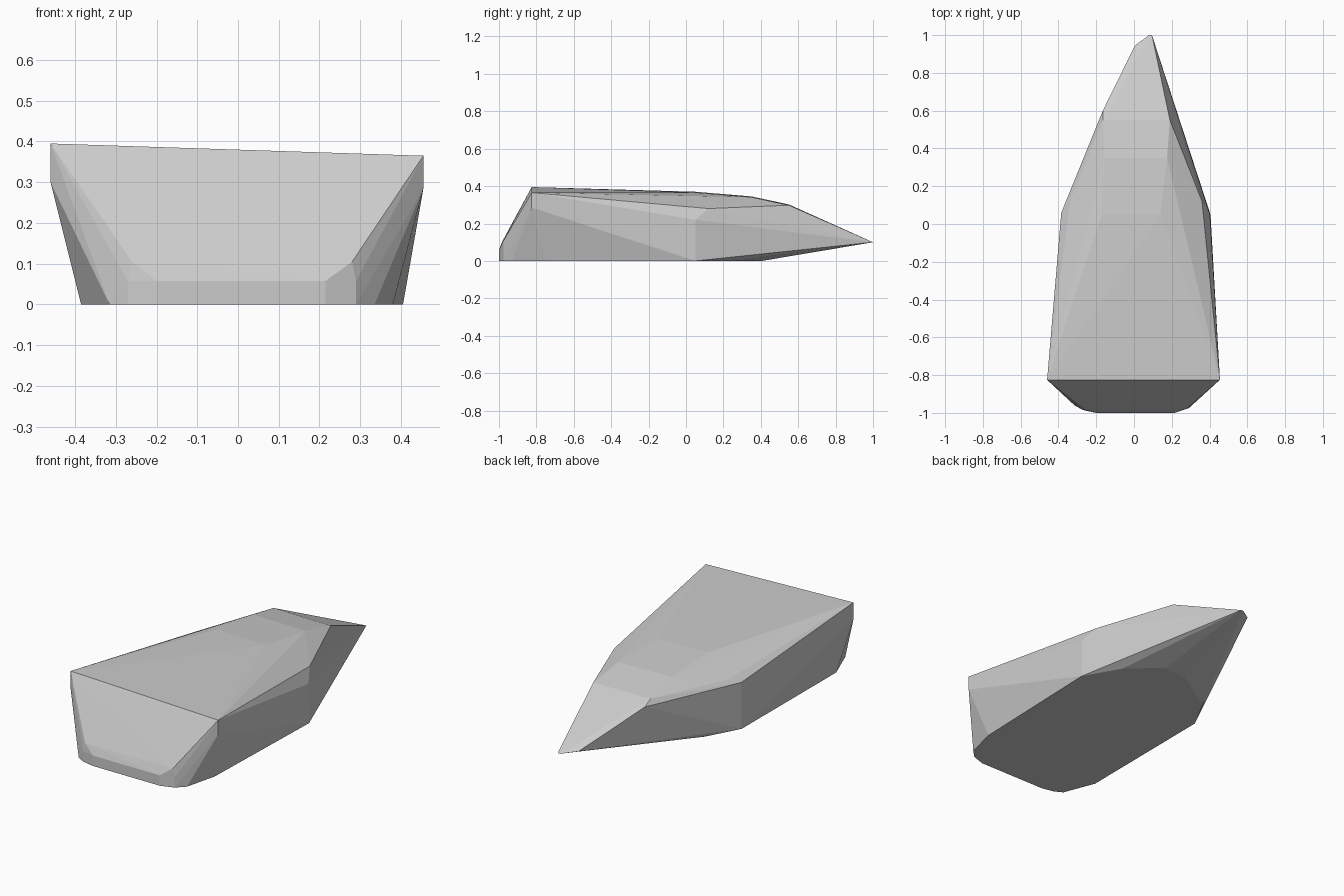
import bpy, bmesh

if "Cube" in bpy.data.objects:
    bpy.data.objects.remove(bpy.data.objects["Cube"])

# flat base outline on the ground
base = [(-.2, -1), (.215, -1), (-.27, -.985), (.29, -.975), (-.315, -.96), (.335, -.93),
        (-.385, -.78), (.38, -.75), (-.38, .05), (.405, .05), (-.344, .118), (.29, .25),
        (-.28, .235), (.12, .405), (-.025, .39)]
points = [(x, y, 0) for x, y in base]

# blunt front: bevelled lip just above the base
points += [(x, y, .058) for x, y in base[:4]]
points += [(-.26, -.982, .105), (.28, -.978, .105)]

# tall front corners, each with a short vertical edge
for x, low, high in ((-.46, .30, .395), (.455, .285, .365)):
    points += [(x, -.825, low), (x, -.825, high)]

# side shoulders
points += [(-.385, .06, .265), (-.34, .115, .29), (.402, .05, .22), (.36, .12, .28)]

# top facets stepping down toward the back
for y, z, left, right in ((.05, .37, -.17, .14), (.35, .345, -.155, .175), (.55, .302, -.165, .19)):
    points += [(left, y, z), (right, y, z - .004)]

# pointed tail
points += [(-.165, .60, .275), (.005, .945, .112), (.08, 1, .1), (.095, 1, .1)]

# faceted stone skin
bm = bmesh.new()
for p in points:
    bm.verts.new(p)
hull = bmesh.ops.convex_hull(bm, input=bm.verts)
loose = [v for v in bm.verts if not v.link_faces]
bmesh.ops.delete(bm, geom=loose, context='VERTS')
bmesh.ops.dissolve_limit(bm, angle_limit=.01, verts=bm.verts, edges=bm.edges)
bmesh.ops.recalc_face_normals(bm, faces=bm.faces)
mesh = bpy.data.meshes.new("faceted_rock")
bm.to_mesh(mesh)
bm.free()
rock = bpy.data.objects.new("faceted_rock", mesh)
bpy.context.collection.objects.link(rock)
